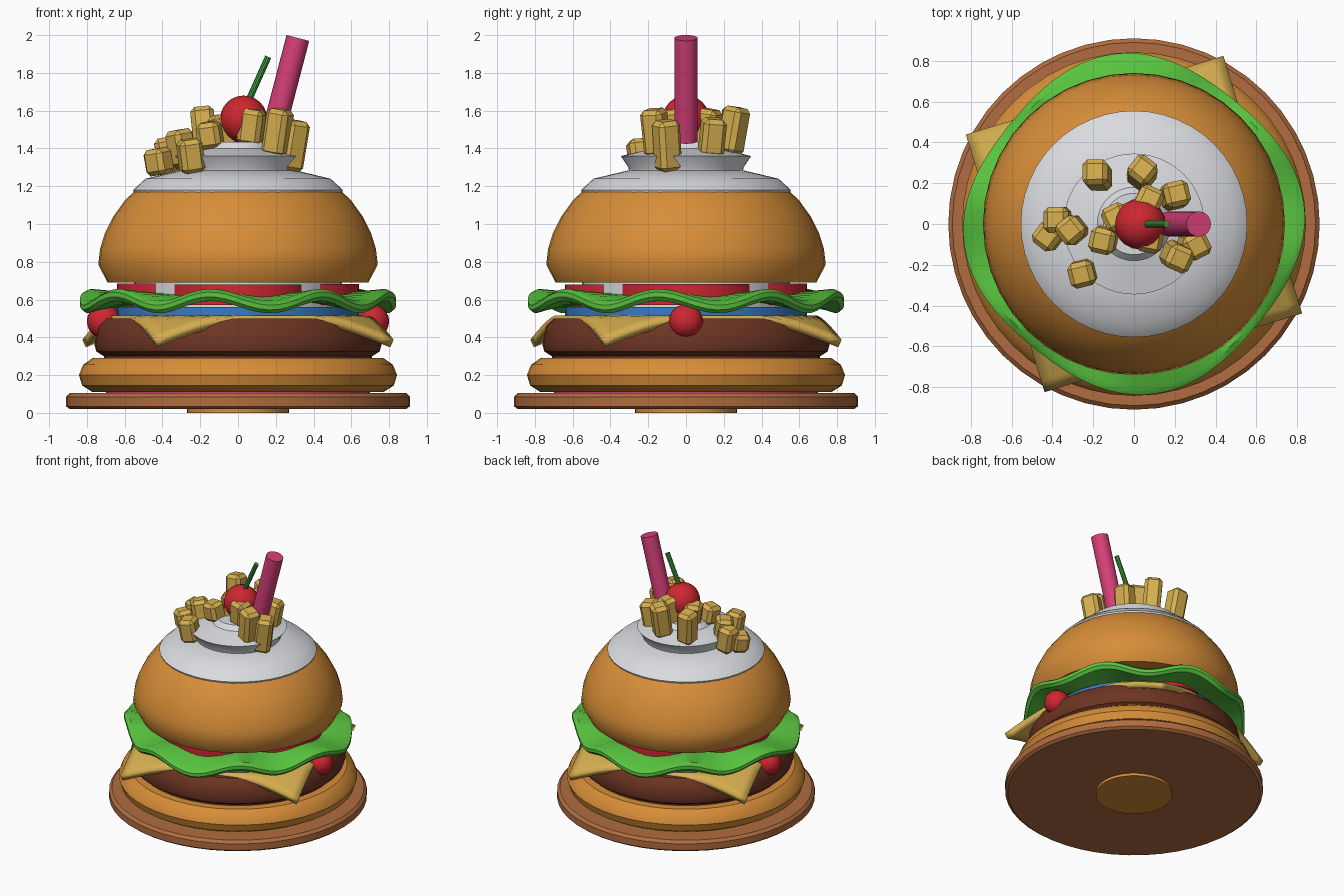
import bpy, bmesh, math
from mathutils import Vector, Matrix

cube = bpy.data.objects.get("Cube")
if cube:
    bpy.data.objects.remove(cube, do_unlink=True)


def material(name, *rgb):
    m = bpy.data.materials.new(name)
    m.use_nodes = True
    m.diffuse_color = (*rgb, 1)
    bsdf = next(n for n in m.node_tree.nodes if n.type == 'BSDF_PRINCIPLED')
    bsdf.inputs["Base Color"].default_value = (*rgb, 1)
    return m


BUN = material("bun orange", 0.68, 0.27, 0.04)
RED = material("tomato red", 0.62, 0.02, 0.03)
GREEN = material("lettuce green", 0.1, 0.55, 0.05)
CREAM = material("cream white", 0.7, 0.71, 0.74)
YELLOW = material("golden yellow", 0.68, 0.43, 0.08)
MEAT = material("patty brown", 0.15, 0.035, 0.016)
WOOD = material("board brown", 0.44, 0.15, 0.05)
PINK = material("straw pink", 0.67, 0.05, 0.19)
STEM = material("stem green", 0.05, 0.33, 0.05)
BLUE = material("sauce blue", 0.04, 0.2, 0.55)


def finish(name, bm, mat, angle=35):
    """Turn a bmesh into a shaded object."""
    bmesh.ops.recalc_face_normals(bm, faces=bm.faces)
    me = bpy.data.meshes.new(name)
    bm.to_mesh(me)
    bm.free()
    me.materials.append(mat)
    if angle:
        me.shade_smooth()
        me.set_sharp_from_angle(angle=math.radians(angle))
    ob = bpy.data.objects.new(name, me)
    bpy.context.scene.collection.objects.link(ob)
    return ob


def lathe(name, profile, mat, segments=48, closed=False, warp=None, centre=(0, 0)):
    """Spin (radius, height) points about z; open profiles are capped."""
    bm = bmesh.new()
    rings = []
    for r, z in profile:
        ring = []
        for i in range(segments):
            a = 2 * math.pi * i / segments
            rr, zz = warp(r, z, a) if warp else (r, z)
            ring.append(bm.verts.new((centre[0] + rr * math.cos(a),
                                      centre[1] + rr * math.sin(a), zz)))
        rings.append(ring)
    pairs = list(zip(rings, rings[1:]))
    if closed:
        pairs.append((rings[-1], rings[0]))
    else:
        bm.faces.new(rings[0])
        bm.faces.new(rings[-1])
    for low, high in pairs:
        for i in range(segments):
            j = (i + 1) % segments
            bm.faces.new((low[i], low[j], high[j], high[i]))
    return finish(name, bm, mat)


def disc(name, r, z0, z1, mat, centre=(0, 0)):
    return lathe(name, [(r, z0), (r, z1)], mat, centre=centre)


def rod(name, start, end, r, mat, segments=20):
    start, end = Vector(start), Vector(end)
    axis = end - start
    bm = bmesh.new()
    turn = axis.to_track_quat('Z', 'Y').to_matrix().to_4x4()
    bmesh.ops.create_cone(bm, cap_ends=True, segments=segments, radius1=r, radius2=r,
                          depth=axis.length,
                          matrix=Matrix.Translation((start + end) / 2) @ turn)
    return finish(name, bm, mat)


def ball(name, centre, r, mat):
    bm = bmesh.new()
    bmesh.ops.create_uvsphere(bm, u_segments=20, v_segments=12, radius=r,
                              matrix=Matrix.Translation(centre))
    return finish(name, bm, mat, 60)


# Serving board
disc("board_foot", 0.27, 0.0, 0.02, BUN)
lathe("board", [(0.89, 0.02), (0.91, 0.035), (0.91, 0.085), (0.89, 0.105)], WOOD)
disc("board_liner", 0.7, 0.1, 0.125, PINK)

# Bottom bun and patty
lathe("bottom_bun", [(0.77, 0.11), (0.825, 0.145), (0.842, 0.2), (0.82, 0.255),
                     (0.77, 0.29)], BUN)
lathe("patty", [(0.71, 0.285), (0.71, 0.3), (0.75, 0.325), (0.76, 0.36),
                (0.74, 0.46), (0.70, 0.5)], MEAT)

# Cheese slice with drooping corners
bm = bmesh.new()
bmesh.ops.create_grid(bm, x_segments=24, y_segments=24, size=0.66,
                      matrix=Matrix.Rotation(math.radians(17), 4, 'Z'))
for v in bm.verts:
    v.co.z = 0.515 - 0.55 * max(0, v.co.xy.length - 0.7)
cheese = finish("cheese_slice", bm, YELLOW)
solid = cheese.modifiers.new("thickness", 'SOLIDIFY')
solid.thickness = 0.045
solid.offset = -1

# Sauce, onion and tomatoes
disc("blue_sauce", 0.64, 0.51, 0.56, BLUE)
disc("onion_slice", 0.55, 0.55, 0.7, CREAM)
for i, (x, y) in enumerate([(0, -1), (1, 0), (0, 1), (-1, 0)]):
    disc(f"tomato_slice_{i}", 0.38, 0.57, 0.68 + 0.002 * i, RED, (0.26 * x, 0.26 * y))
for side in (-1, 1):
    ball(f"ketchup_drop_{side}", (0.71 * side, 0, 0.485), 0.09, RED)


# Wavy lettuce ring
def ruffle(r, z, a):
    edge = max(0, (r - 0.5) / 0.32)
    wave = math.sin(8 * (a - math.radians(282)) - math.pi / 2)
    return r + 0.03 * edge * math.cos(4 * (a - 0.1)), z + 0.036 * edge * wave


lathe("lettuce", [(0.5, 0.59), (0.74, 0.57), (0.79, 0.56), (0.81, 0.58), (0.81, 0.605),
                  (0.78, 0.625), (0.5, 0.63)], GREEN, 96, True, ruffle)

# Top bun
lathe("top_bun", [(0.69, 0.69), (0.74, 0.785), (0.73, 0.87), (0.705, 0.95),
                  (0.66, 1.04), (0.595, 1.13), (0.55, 1.17)], BUN, 40)

# Cream swirl
lathe("cream_base", [(0.55, 1.165), (0.555, 1.18), (0.49, 1.24), (0.3, 1.285)], CREAM)
lathe("cream_top", [(0.3, 1.27), (0.305, 1.3), (0.345, 1.36), (0.24, 1.385),
                    (0.18, 1.4), (0.15, 1.435)], CREAM)

# Cherry and straw
ball("cherry", (0.03, 0, 1.555), 0.125, RED)
rod("cherry_stem", (0.05, 0, 1.64), (0.16, 0, 1.885), 0.017, STEM, 10)
rod("straw", (0.175, 0, 1.44), (0.317, 0, 1.985), 0.062, PINK)

# Chunky fries: x, y, bottom, top
FRIES = [(-0.18, 0.24, 1.37, 1.62), (0.04, 0.25, 1.37, 1.62), (0.2, 0.14, 1.36, 1.56),
         (0.07, 0.11, 1.4, 1.61), (-0.08, 0.03, 1.4, 1.58), (-0.15, -0.08, 1.4, 1.54),
         (-0.3, -0.03, 1.3, 1.5), (-0.37, 0.02, 1.27, 1.46), (-0.42, -0.06, 1.26, 1.4),
         (-0.25, -0.24, 1.27, 1.45), (0.21, -0.16, 1.36, 1.61), (0.29, -0.1, 1.28, 1.55),
         (0.07, -0.07, 1.42, 1.61)]
for i, (x, y, low, high) in enumerate(FRIES):
    bm = bmesh.new()
    lean = Matrix.Rotation(math.radians(10), 4, Vector((-y, x, 0)))
    shape = Matrix.Diagonal((0.125, 0.125, high - low, 1))
    bmesh.ops.create_cube(bm, size=1, matrix=Matrix.Translation((x, y, (low + high) / 2))
                          @ lean @ Matrix.Rotation(i * 0.9, 4, 'Z') @ shape)
    bmesh.ops.bevel(bm, geom=bm.edges[:], offset=0.024, segments=1, affect='EDGES')
    finish(f"fry_{i}", bm, YELLOW, None)
